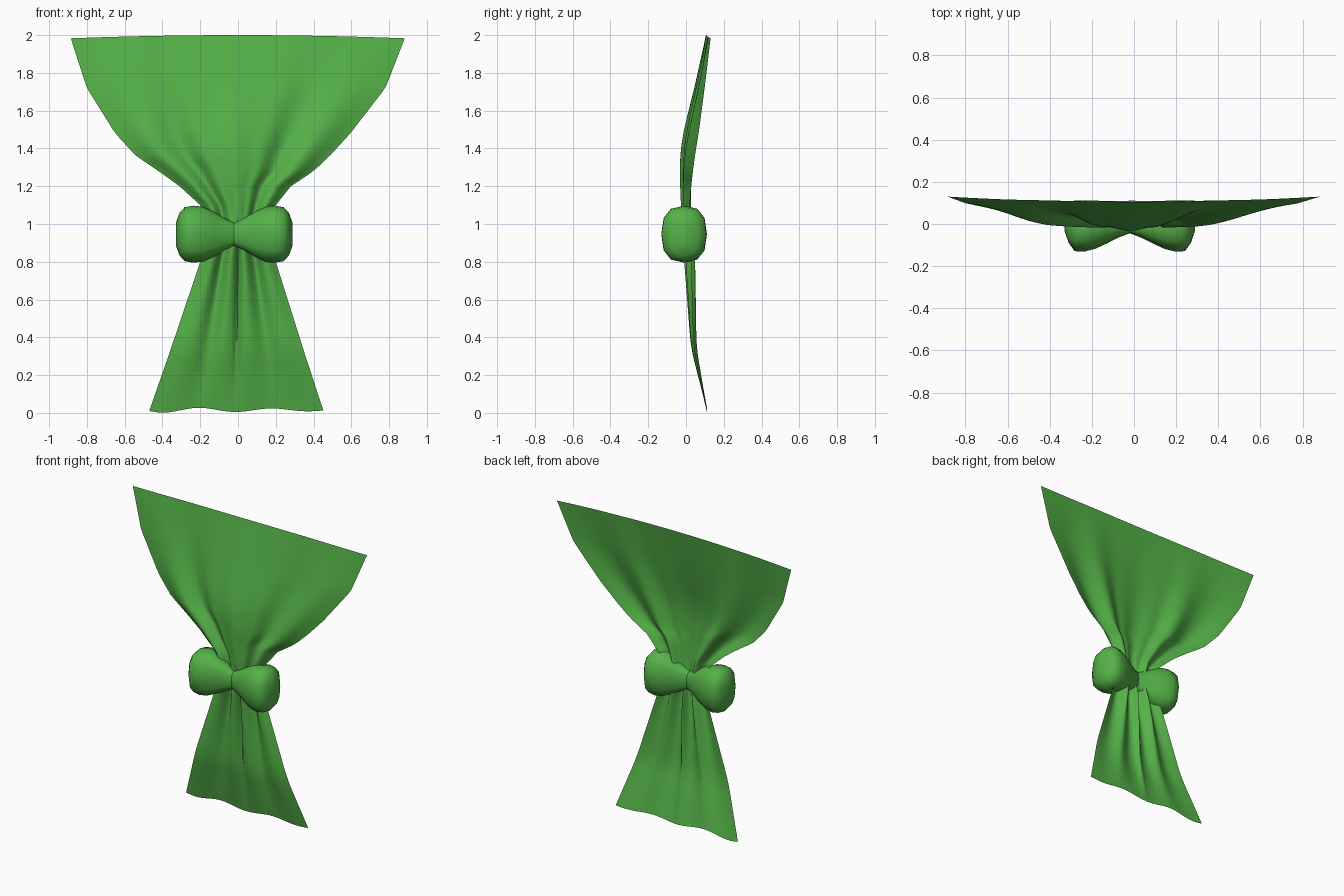
import bpy, bmesh, math

cube = bpy.data.objects.get("Cube")
if cube:
    bpy.data.objects.remove(cube, do_unlink=True)

green = bpy.data.materials.new("leaf green cloth")
green.use_nodes = True
colour = (0.09, 0.445, 0.065, 1)
green.diffuse_color = colour
green.node_tree.nodes["Principled BSDF"].inputs["Base Color"].default_value = colour


def lerp_rows(rows, z):
    """Interpolate the columns of a profile listed from low to high z."""
    for a, b in zip(rows, rows[1:]):
        if z <= b[0]:
            t = (z - a[0]) / (b[0] - a[0])
            return [p + (q - p) * t for p, q in zip(a[1:], b[1:])]
    return rows[-1][1:]


def soft_rows(rows, z, reach=0.06):
    """Average the profile around z so the cloth bends without creases."""
    samples = [lerp_rows(rows, z + reach * s) for s in (-1, -0.5, 0, 0.5, 1)]
    return [sum(c) / len(samples) for c in zip(*samples)]


def loft(name, rings, closed):
    """Skin a list of equal-length point rows, capping closed rings."""
    bm = bmesh.new()
    grid = [[bm.verts.new(p) for p in ring] for ring in rings]
    n = len(grid[0])
    for a, b in zip(grid, grid[1:]):
        for i in range(n if closed else n - 1):
            j = (i + 1) % n
            bm.faces.new((a[i], a[j], b[j], b[i]))
    if closed:
        bm.faces.new(grid[0])
        bm.faces.new(grid[-1])
    bmesh.ops.recalc_face_normals(bm, faces=bm.faces)
    mesh = bpy.data.meshes.new(name)
    bm.to_mesh(mesh)
    bm.free()
    obj = bpy.data.objects.new(name, mesh)
    bpy.context.collection.objects.link(obj)
    mesh.materials.append(green)
    bpy.ops.object.select_all(action='DESELECT')
    obj.select_set(True)
    bpy.context.view_layer.objects.active = obj
    bpy.ops.object.shade_smooth_by_angle(angle=math.radians(60))


def bump(u, centre, width):
    return math.exp(-((u - centre) / width) ** 2)


# Cloth outline: height, left edge, right edge
outline = [
    (0.00, -0.47, 0.452), (0.80, -0.20, 0.20), (0.95, -0.13, 0.13),
    (1.10, -0.20, 0.20), (1.20, -0.31, 0.28), (1.28, -0.42, 0.40),
    (1.36, -0.54, 0.485), (1.48, -0.65, 0.595), (1.72, -0.80, 0.78),
    (2.00, -0.885, 0.883),
]
# Cloth depth: height, middle, edge, fold size
depths = [
    (-0.10, 0.130, 0.132, 0.000), (0.00, 0.110, 0.112, 0.000),
    (0.35, 0.041, 0.045, 0.016), (0.80, 0.020, 0.035, 0.030),
    (0.95, 0.004, 0.025, 0.026), (1.10, 0.000, 0.022, 0.026),
    (1.20, -0.004, 0.030, 0.028), (1.36, 0.000, 0.050, 0.032),
    (1.48, 0.012, 0.070, 0.028), (1.72, 0.056, 0.100, 0.012),
    (2.00, 0.106, 0.130, 0.000), (2.10, 0.124, 0.141, 0.000),
]


def upper_folds(u):
    """Fold shape above the bow; negative comes forward."""
    ridges = 1.1 * (bump(u, -0.74, 0.17) + bump(u, 0.74, 0.17))
    ridges += bump(u, 0, 0.22) + 0.4 * (bump(u, -0.30, 0.09) + bump(u, 0.30, 0.09))
    valleys = 0.9 * (bump(u, -0.48, 0.12) + bump(u, 0.48, 0.12))
    return valleys - ridges


def lower_folds(u):
    """Fold shape below the bow, with a sharp crease in the middle."""
    ridges = bump(u, -0.72, 0.2) + bump(u, 0.75, 0.2)
    ridges += bump(u, 0.18, 0.14) + bump(u, -0.2, 0.14)
    valleys = bump(u, -0.44, 0.12) + bump(u, 0.46, 0.12) + 1.2 * bump(u, 0, 0.05)
    return valleys - ridges


columns, levels = 72, 60
rows = []
for k in range(levels + 1):
    z = 2.0 * k / levels
    left, right = lerp_rows(outline, z)
    mid, edge, size = soft_rows(depths, z)
    blend = min(1, max(0, (z - 0.85) / 0.2))
    row = []
    for i in range(columns + 1):
        u = 2 * i / columns - 1
        x = left + (right - left) * (u + 1) / 2
        fold = upper_folds(u) * blend + lower_folds(u) * (1 - blend)
        y = mid + (edge - mid) * u * u + size * fold
        # Bowed top edge and rippled hem
        hem = max(0, 1 - z / 0.3)
        ripple = 0.015 + 0.010 * math.cos(7.5 * (u + 0.42)) * (1 - 0.4 * u)
        drop = 0.017 * max(0, (z - 1.7) / 0.3) * u * u
        row.append((x, y, z + hem * ripple - drop))
    rows.append(row)
loft("draped_cloth", rows, False)

# Bow: distance from the pinch, half depth, half height
bow_profile = [
    (0.000, 0.034, 0.060), (0.055, 0.055, 0.087), (0.110, 0.083, 0.120),
    (0.165, 0.108, 0.145), (0.215, 0.121, 0.151), (0.262, 0.119, 0.143),
    (0.290, 0.080, 0.112), (0.309, 0.025, 0.060),
]


def soft_power(v):
    return math.copysign(abs(v) ** 0.8, v)


for side, name in ((-1, "bow_right_loop"), (1, "bow_left_loop")):
    rings = []
    for d, half_y, half_z in bow_profile:
        ring = []
        for i in range(12):
            a = math.tau * i / 12
            ring.append((-0.02 + side * d, -0.01 + half_y * soft_power(math.cos(a)),
                         0.946 + half_z * soft_power(math.sin(a))))
        rings.append(ring)
    loft(name, rings, True)
